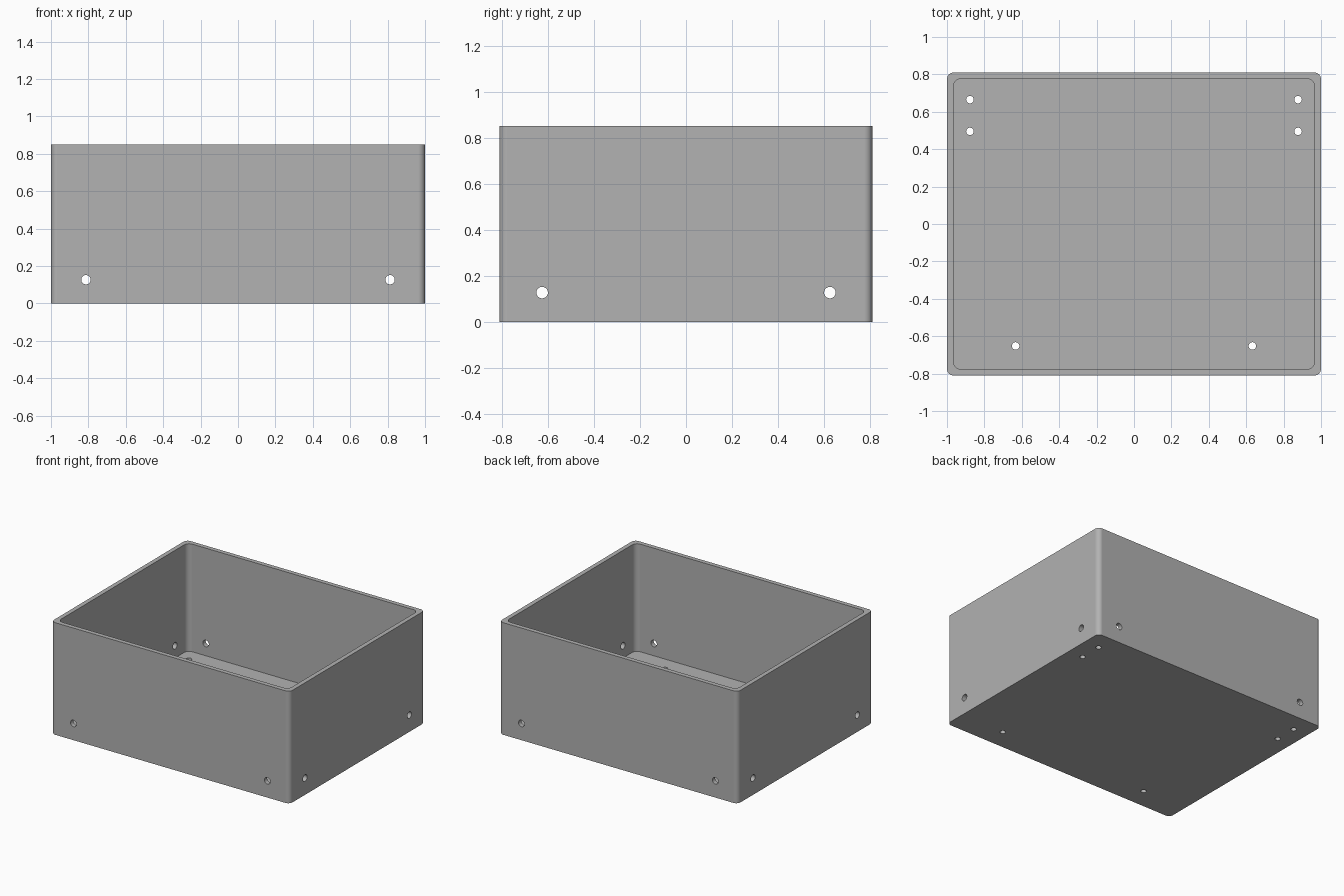
import bpy, bmesh
from math import radians, pi, cos, sin
from mathutils import Matrix, Vector

if "Cube" in bpy.data.objects:
    bpy.data.objects.remove(bpy.data.objects["Cube"], do_unlink=True)

HALF_X, HALF_Y, HEIGHT = 1.0, 0.81, 0.85
WALL, FLOOR = 0.034, 0.034

grey = bpy.data.materials.new("plain grey")
grey.use_nodes = True
colour = (0.445, 0.445, 0.445, 1)
grey.diffuse_color = colour
grey.node_tree.nodes["Principled BSDF"].inputs["Base Color"].default_value = colour


def make_object(name, bm):
    bmesh.ops.recalc_face_normals(bm, faces=bm.faces)
    mesh = bpy.data.meshes.new(name)
    bm.to_mesh(mesh)
    bm.free()
    mesh.materials.append(grey)
    obj = bpy.data.objects.new(name, mesh)
    bpy.context.collection.objects.link(obj)
    return obj


def rounded_block(name, hx, hy, z0, z1, radius, steps=8):
    """Upright block with rounded vertical corners."""
    bm = bmesh.new()
    ring = []
    for quarter, (sx, sy) in enumerate([(1, 1), (-1, 1), (-1, -1), (1, -1)]):
        for i in range(steps + 1):
            a = (quarter + i / steps) * pi / 2
            ring.append(bm.verts.new((sx * (hx - radius) + radius * cos(a),
                                      sy * (hy - radius) + radius * sin(a), z0)))
    base = bm.faces.new(ring)
    top = bmesh.ops.extrude_face_region(bm, geom=[base])["geom"]
    bmesh.ops.translate(bm, vec=(0, 0, z1 - z0),
                        verts=[v for v in top if isinstance(v, bmesh.types.BMVert)])
    return make_object(name, bm)


def add_pin(bm, centre, axis, radius):
    """Short cylinder that drills through one wall."""
    turn = Vector((0, 0, 1)).rotation_difference(Vector(axis)).to_matrix().to_4x4()
    bmesh.ops.create_cone(bm, cap_ends=True, segments=32, radius1=radius,
                          radius2=radius, depth=0.1,
                          matrix=Matrix.Translation(centre) @ turn)


# Outer shell and the open cavity inside it
box = rounded_block("open_box", HALF_X, HALF_Y, 0, HEIGHT, 0.036)
cavity = rounded_block("cavity_cutter", HALF_X - WALL, HALF_Y - WALL,
                       FLOOR, HEIGHT + 0.2, 0.04)

# Drill holes: two per wall and six in the floor
bm = bmesh.new()
for sx in (-1, 1):
    for sy in (-1, 1):
        add_pin(bm, (sx * 0.813, sy * (HALF_Y - WALL / 2), 0.127), (0, 1, 0), 0.025)
        add_pin(bm, (sx * (HALF_X - WALL / 2), sy * 0.625, 0.127), (1, 0, 0), 0.025)
    for x, y in [(0.877, 0.665), (0.877, 0.495), (0.633, -0.652)]:
        add_pin(bm, (sx * x, y, FLOOR / 2), (0, 0, 1), 0.02)
holes = make_object("hole_cutter", bm)

for cutter in (cavity, holes):
    cutter.hide_render = True
    cut = box.modifiers.new(cutter.name, "BOOLEAN")
    cut.operation, cut.solver, cut.object = "DIFFERENCE", "EXACT", cutter

# Bake the cuts and drop the cutters
graph = bpy.context.evaluated_depsgraph_get()
cut_mesh = bpy.data.meshes.new_from_object(box.evaluated_get(graph))
box.modifiers.clear()
box.data = cut_mesh
for cutter in (cavity, holes):
    bpy.data.objects.remove(cutter, do_unlink=True)

# Smooth corners and bores, crisp rims, flat walls
cut_mesh.shade_smooth()
cut_mesh.set_sharp_from_angle(angle=radians(30))
flat = box.modifiers.new("flat_walls", "WEIGHTED_NORMAL")
flat.keep_sharp = True
